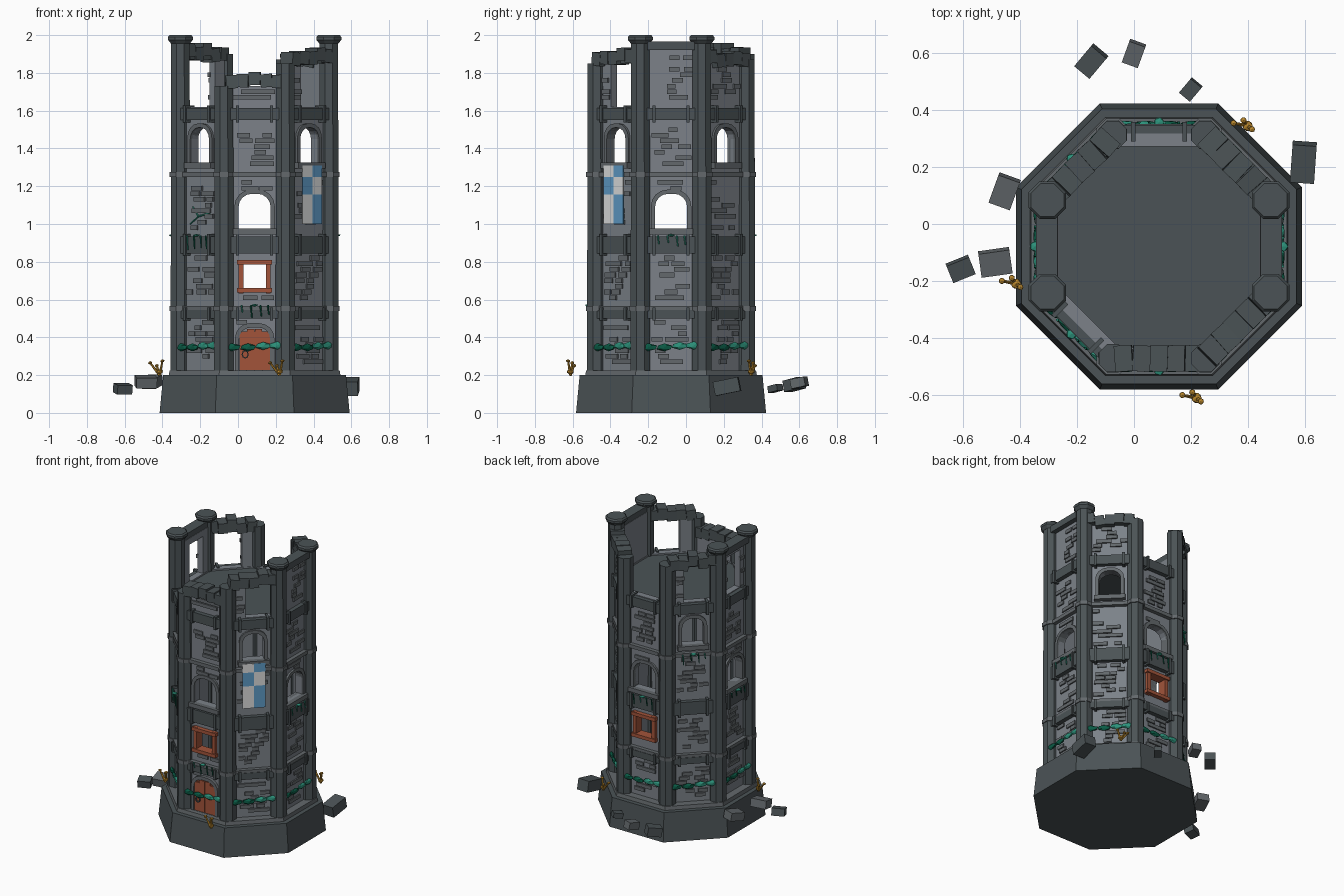
import bpy, bmesh, math, random
from mathutils import Matrix, Vector

if "Cube" in bpy.data.objects:
    bpy.data.objects.remove(bpy.data.objects["Cube"])

random.seed(4)
C = Vector((0.088, -0.079, 0))      # tower axis
APO = 0.393                         # centre line of the walls
COL = {
    'dark_slate': (0.070, 0.086, 0.092), 'wall_grey': (0.200, 0.222, 0.250),
    'mid_grey': (0.125, 0.140, 0.150), 'wood': (0.36, 0.088, 0.042),
    'teal': (0.026, 0.29, 0.20), 'dark_green': (0.003, 0.105, 0.06),
    'mustard': (0.48, 0.24, 0.025), 'blue': (0.114, 0.33, 0.577), 'off_white': (0.72, 0.73, 0.73)}
MATS = {}
for n, c in COL.items():
    MATS[n] = bpy.data.materials.new(n)
    MATS[n].diffuse_color = (*c, 1)
parts = {}


def bm_of(name, mat):
    return parts.setdefault((name, mat), bmesh.new())


def face_mat(k):
    """Frame of wall side k (0 front, 2 right, 4 back, 6 left): x along wall, -y outward."""
    return Matrix.Translation(C) @ Matrix.Rotation(math.radians(45 * k), 4, 'Z')


def box(p, k, u0, u1, d0, d1, z0, z1, rot=None):
    m = face_mat(k) @ Matrix.Translation(((u0 + u1) / 2, -(d0 + d1) / 2, (z0 + z1) / 2))
    if rot:
        m = m @ rot
    m = m @ Matrix.Diagonal((u1 - u0, d1 - d0, z1 - z0, 1))
    bmesh.ops.create_cube(bm_of(*p), size=1, matrix=m)


def prism(bm, m, loop, d0, d1):
    a = [bm.verts.new(m @ Vector((u, -d0, z))) for u, z in loop]
    b = [bm.verts.new(m @ Vector((u, -d1, z))) for u, z in loop]
    bm.faces.new(a)
    bm.faces.new(b[::-1])
    for i in range(len(a)):
        j = (i + 1) % len(a)
        bm.faces.new((a[i], b[i], b[j], a[j]))


def arch(w, z0, z1, r):
    """Opening outline with rounded top corners."""
    pts = [(-w, z0), (w, z0)]
    for s in (0, 1):
        for i in range(5):
            t = math.radians(90 * s + 22.5 * i)
            pts.append(((w - r) * (1 - 2 * s) + r * math.cos(t), z1 - r + r * math.sin(t)))
    return pts


def frame(p, k, inner, outer, d0, d1):
    bm, m = bm_of(*p), face_mat(k)
    L = [[bm.verts.new(m @ Vector((u, -d, z))) for u, z in loop]
         for loop, d in ((inner, d0), (outer, d0), (outer, d1), (inner, d1))]
    for i in range(len(inner)):
        j = (i + 1) % len(inner)
        for a in range(4):
            b = (a + 1) % 4
            bm.faces.new((L[a][i], L[a][j], L[b][j], L[b][i]))


def oct_tube(p, levels, closed=False, center=C):
    """Octagonal lathe through (apothem, z) levels."""
    bm = bm_of(*p)
    rings = [[bm.verts.new(center + Vector((r / math.cos(math.pi / 8) * math.cos(math.radians(22.5 + 45 * i)),
              r / math.cos(math.pi / 8) * math.sin(math.radians(22.5 + 45 * i)), z))) for i in range(8)]
             for r, z in levels]
    n = len(rings)
    for a in range(n if closed else n - 1):
        A, B = rings[a], rings[(a + 1) % n]
        for i in range(8):
            bm.faces.new((A[i], A[(i + 1) % 8], B[(i + 1) % 8], B[i]))
    if not closed:
        bm.faces.new(rings[0][::-1])
        bm.faces.new(rings[-1])


def blob(p, pos, size, rot=Matrix()):
    bmesh.ops.create_icosphere(bm_of(*p), subdivisions=1, radius=1,
                               matrix=Matrix.Translation(pos) @ rot @ Matrix.Diagonal((*size, 1)))


def rod(p, a, b, r0, r1):
    a, b = Vector(a), Vector(b)
    q = (b - a).to_track_quat('Z', 'Y').to_matrix().to_4x4()
    bmesh.ops.create_cone(bm_of(*p), cap_ends=True, segments=6, radius1=r0, radius2=r1,
                          depth=(b - a).length, matrix=Matrix.Translation((a + b) / 2) @ q)


# plinth, trims, walls, deck
oct_tube(('plinth', 'dark_slate'), [(0.503, 0), (0.484, 0.2)])
oct_tube(('plinth_trim', 'mid_grey'), [(0.455, 0.195), (0.45, 0.225)])
WALL = ('tower_wall', 'wall_grey')
oct_tube(WALL, [(0.398, 0.2), (0.398, 1.62), (0.352, 1.62), (0.352, 0.2)], True)
oct_tube(('roof_deck', 'dark_slate'), [(0.37, 1.575), (0.37, 1.61)])
for z in (0.54, 1.25):
    oct_tube(('string_course', 'mid_grey'), [(0.39, z), (0.425, z), (0.425, z + 0.025), (0.39, z + 0.025)], True)

# corner columns, with caps on the full-height ones
for i, top in enumerate((1.86, 2.0, 2.0, 1.88, 1.91, 2.0, 2.0, 1.74)):
    t = math.radians(45 * i + 22.5)
    R = APO / math.cos(math.pi / 8)
    c = C + Vector((math.sin(t), -math.cos(t), 0)) * R
    oct_tube(('column', 'dark_slate'), [(0.052, 0.2), (0.049, top - 0.01)], center=c)
    if top == 2.0:
        oct_tube(('column_cap', 'dark_slate'), [(0.05, 1.955), (0.066, 1.975), (0.066, 1.99), (0.058, 2.0)], center=c)
    for z in (0.54, 1.25):
        oct_tube(('column_collar', 'mid_grey'), [(0.057, z), (0.057, z + 0.025)], center=c)

# openings on each side: (half width, z0, z1, corner radius)
openings = {}
for k in range(8):
    openings[k] = [(0.07, 1.325, 1.51, 0.06)] if k % 2 else [(0.085, 0.975, 1.16, 0.07)]
for k in (0, 4):
    openings[k].append((0.06, 0.655, 0.79, 0.001))
cut = bmesh.new()
for k, ops in openings.items():
    for w, z0, z1, r in ops:
        loop = arch(w, z0, z1, r) if r > 0.01 else [(-w, z0), (w, z0), (w, z1), (-w, z1)]
        prism(cut, face_mat(k), loop, 0.3, 0.45)
        if r > 0.01:    # stone arch surround and sill
            frame(('window_surround', 'mid_grey'), k, arch(w, z0, z1, r),
                  arch(w + 0.022, z0 - 0.01, z1 + 0.022, r + 0.018), 0.36, 0.412)
            box(('window_sill', 'mid_grey'), k, -w - 0.03, w + 0.03, 0.39, 0.43, z0 - 0.03, z0)
        else:           # timber frame
            W = ('timber_frame', 'wood')
            for s in (-1, 1):
                box(W, k, s * 0.072 - 0.013, s * 0.072 + 0.013, 0.36, 0.42, 0.632, 0.81)
                zc = 0.7225 + s * 0.074
                box(W, k, -0.092, 0.092, 0.36, 0.428, zc - 0.012, zc + 0.012)

# bands with brackets on every side
for k in range(8):
    for z0, z1 in ((0.5, 0.545), (0.845, 0.935), (1.55, 1.615)):
        p = ('wall_band', 'dark_slate')
        box(p, k, -0.137, 0.137, 0.37, 0.428, z0, z1)
        for s in (-1, 1):
            box(p, k, s * 0.09 - 0.008, s * 0.09 + 0.008, 0.37, 0.437, z0 - 0.012, z1 + 0.012)

# raised bricks scattered on the walls, kept off the openings
def bricks(k, z0, z1, n, u0=-0.11, u1=0.11):
    for _ in range(n):
        w, h = random.uniform(0.02, 0.036), 0.012
        u, z = random.uniform(u0 + w, u1 - w), z0 + 0.03 * round(random.uniform(0.02, z1 - z0 - 0.02) / 0.03)
        blocked = [(o[0] + 0.03, o[1] - 0.04, o[2] + 0.03) for o in openings[k]]
        if k == 0:
            blocked.append((0.105, 0.2, 0.48))
        if any(abs(u) < b[0] + w and b[1] < z < b[2] for b in blocked):
            continue
        box(('raised_brick', 'mid_grey'), k, u - w, u + w, 0.39, 0.407, z - h, z + h)

for k in range(8):
    for a, b in ((0.24, 0.5), (0.58, 0.84), (0.95, 1.24), (1.29, 1.54)):
        bricks(k, a, b, 17)

# broken parapet: wall pieces (side, u0, u1, top)
for k, u0, u1, top in ((0, -0.13, 0.13, 1.73), (1, -0.13, -0.05, 1.86), (2, -0.13, 0.13, 1.925), (3, -0.13, 0.13, 1.86),
                       (5, -0.13, -0.06, 1.88), (6, -0.13, -0.075, 1.925), (6, 0.075, 0.13, 1.925)):
    box(('parapet_wall', 'wall_grey'), k, u0, u1, 0.355, 0.398, 1.6, top)
    bricks(k, 1.64, top - 0.02, int((u1 - u0) * 50), u0 + 0.01, u1)
box(('parapet_wall', 'wall_grey'), 6, -0.08, 0.08, 0.355, 0.398, 1.88, 1.925)
for k in (2, 6):
    box(('parapet_lintel', 'dark_slate'), k, -0.125, 0.125, 0.357, 0.432, 1.92, 1.965)
for k, z in ((1, 1.85), (5, 1.87)):
    box(('broken_lintel', 'dark_slate'), k, -0.13, 0.13, 0.355, 0.41, z, z + 0.025)
for k, z in ((0, 1.76), (1, 1.885), (3, 1.88), (5, 1.91)):
    for i in range(5):
        u, dz = -0.124 + 0.062 * i, random.uniform(-0.018, 0.018)
        rot = Matrix.Rotation(random.uniform(-0.15, 0.15), 4, 'Y') @ Matrix.Rotation(random.uniform(-.08, .08), 4, 'Z')
        box(('coping_block', 'dark_slate'), k, u - 0.031, u + 0.031, 0.348, 0.44, z + dz - 0.035, z + dz + 0.035, rot)

# door with planks, surround and ring handle
for i, top in enumerate((0.425, 0.445, 0.445, 0.425)):
    u = -0.0615 + 0.041 * i
    box(('door_plank', 'wood'), 0, u - 0.0195, u + 0.0195, 0.39, 0.415, 0.225, top)
box(('door_backing', 'wood'), 0, -0.08, 0.08, 0.39, 0.408, 0.225, 0.43)
frame(('door_surround', 'mid_grey'), 0, arch(0.082, 0.226, 0.452, 0.06), arch(0.104, 0.215, 0.475, 0.08), 0.385, 0.42)
frame(('door_ring', 'dark_slate'), 0,
      [(-0.05 + 0.012 * math.cos(i * 0.785), 0.31 + 0.016 * math.sin(i * 0.785)) for i in range(8)],
      [(-0.05 + 0.019 * math.cos(i * 0.785), 0.31 + 0.023 * math.sin(i * 0.785)) for i in range(8)], 0.415, 0.424)

# checked banner on the front-right side
for r, (z0, z1) in enumerate(((1.0, 1.155), (1.155, 1.25), (1.25, 1.31))):
    for c in range(2):
        col = 'blue' if (r + c) % 2 else 'off_white'
        box(('banner_' + col, col), 1, -0.073 + 0.073 * c, 0.073 * c, 0.426, 0.432, z0, z1)

# garland of leaves around the tower, hanging strands
for k in range(8):
    m = face_mat(k)
    for u, w, col in ((-0.12, 0.052, 'dark_green'), (-0.035, 0.046, 'dark_green'), (0.045, 0.046, 'teal'), (0.12, 0.052, 'teal')):
        z = 0.352 + 0.006 * math.sin(u * 60)
        blob(('garland_' + col, col), m @ Vector((u, -0.43, z)), (w, 0.013, 0.021), Matrix.Rotation(math.radians(45 * k), 4, 'Z'))
for k, z in ((2, 0.94), (4, 0.94), (6, 0.94), (0, 0.57), (7, 0.94), (5, 1.27)):
    m = face_mat(k)
    for u in (-0.07, -0.02, 0.03, 0.07):
        col = random.choice(('teal', 'dark_green'))
        rod(('vine_strand_' + col, col), m @ Vector((u, -0.436, z)), m @ Vector((u + 0.006, -0.436, z - random.uniform(.03, .09))), 0.005, 0.003)
    blob(('vine_leaf', 'teal'), m @ Vector((0.0, -0.436, z)), (0.02, 0.02, 0.007))
for a, b in (((-0.08, 1.0), (-0.02, 1.04)), ((-0.02, 1.04), (0.07, 1.06)), ((-0.02, 1.04), (-0.06, 1.09))):
    rod(('creeper', 'teal'), face_mat(7) @ Vector((a[0], -0.402, a[1])), face_mat(7) @ Vector((b[0], -0.402, b[1])), 0.005, 0.004)

# mustard twig plants beside the plinth
for x, y in ((0.40, 0.345), (-0.415, -0.21), (0.22, -0.612)):
    p, o = ('twig_plant', 'mustard'), Vector((x, y, 0.2))
    blob(p, o + Vector((0, 0, 0.018)), (0.02, 0.02, 0.014))
    for dx, dy, dz in ((-0.05, 0.01, 0.065), (0.015, -0.012, 0.075), (-0.015, 0.02, 0.05)):
        rod(p, o, o + Vector((dx, dy, dz)), 0.008, 0.005)
        blob(p, o + Vector((dx, dy, dz)), (0.012, 0.012, 0.009))

# fallen blocks around the base
for x, y, z, sx, sy, sz, a, col in (
        (-0.15, 0.573, 0.15, .07, .095, .06, -40, 'dark_slate'), (0.0, 0.6, 0.16, .06, .08, .05, -20, 'mid_grey'),
        (0.20, 0.473, 0.13, .05, .065, .035, -40, 'dark_slate'), (0.596, 0.217, 0.14, .085, .135, .075, -4, 'dark_slate'),
        (-0.455, 0.115, 0.165, .08, .105, .055, -20, 'mid_grey'), (-0.488, -0.135, 0.165, .11, .085, .055, 8, 'mid_grey'),
        (-0.61, -0.158, 0.128, .085, .065, .05, 22, 'dark_slate')):
    m = Matrix.Translation((x, y, z)) @ Matrix.Rotation(math.radians(a), 4, 'Z') @ Matrix.Rotation(0.2, 4, 'X')
    bmesh.ops.create_cube(bm_of('fallen_block_' + col, col), size=1, matrix=m @ Matrix.Diagonal((sx, sy, sz, 1)))


def make(name, bm, mat):
    bmesh.ops.recalc_face_normals(bm, faces=bm.faces)
    me = bpy.data.meshes.new(name)
    bm.to_mesh(me)
    bm.free()
    me.materials.append(MATS[mat])
    ob = bpy.data.objects.new(name, me)
    bpy.context.scene.collection.objects.link(ob)
    return ob


for (name, mat), bm in parts.items():
    ob = make(name, bm, mat)
    if name == 'tower_wall':
        wall = ob

# cut the window openings through the wall
cutter = make('window_cutter', cut, 'wall_grey')
cutter.hide_render = True
mod = wall.modifiers.new('openings', 'BOOLEAN')
mod.object, mod.operation, mod.solver = cutter, 'DIFFERENCE', 'EXACT'
bpy.context.view_layer.update()
wall.data = bpy.data.meshes.new_from_object(wall.evaluated_get(bpy.context.evaluated_depsgraph_get()))
wall.modifiers.clear()
bpy.data.objects.remove(cutter)

for m in bpy.data.materials:
    if m.users and not m.is_grease_pencil:
        m.use_nodes = True
        m.node_tree.nodes["Principled BSDF"].inputs["Base Color"].default_value = m.diffuse_color
